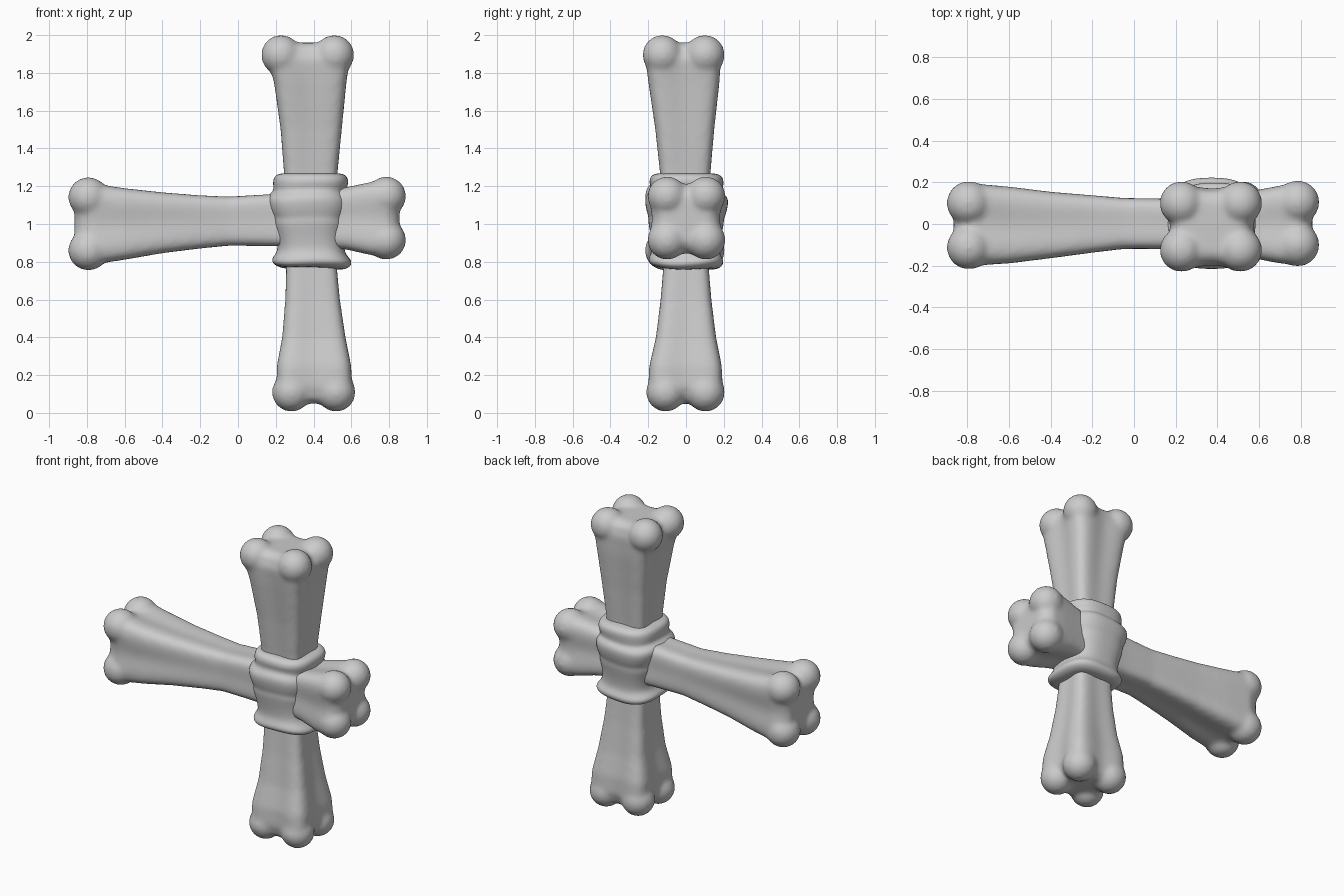
import bpy, bmesh
from math import cos, sin, pi
from mathutils import Vector, Matrix


def outline(power, groove, count):
    """Rounded-square outline with grooved sides, fitted to -1..1."""
    pts = []
    for i in range(count):
        a = 2 * pi * i / count
        c, s = cos(a), sin(a)
        r = (abs(c) ** power + abs(s) ** power) ** (-1 / power) * (1 - groove * cos(2 * a) ** 2)
        pts.append((r * c, r * s))
    m = max(p[0] for p in pts)
    return [(u / m, v / m) for u, v in pts]


def loft(bm, sections, power, groove, count):
    """Skin sections given as (height, u0, u1, v0, v1)."""
    lo, hi = sections[0][0], sections[-1][0]
    rings = []
    for h, u0, u1, v0, v1 in sections:
        t = abs(2 * (h - lo) / (hi - lo) - 1)
        shape = outline(power, groove * (0.35 + 0.65 * t), count)
        rings.append([bm.verts.new(((u0 + u1) / 2 + u * (u1 - u0) / 2,
                                    (v0 + v1) / 2 + v * (v1 - v0) / 2, h)) for u, v in shape])
    for a, b in zip(rings, rings[1:]):
        for i in range(count):
            j = (i + 1) % count
            bm.faces.new((a[i], a[j], b[j], b[i]))
    bm.faces.new(rings[0][::-1])
    bm.faces.new(rings[-1])


def finish(bm, name):
    bmesh.ops.recalc_face_normals(bm, faces=bm.faces)
    mesh = bpy.data.meshes.new(name)
    bm.to_mesh(mesh)
    bm.free()
    mesh.polygons.foreach_set("use_smooth", [True] * len(mesh.polygons))
    obj = bpy.data.objects.new(name, mesh)
    bpy.context.collection.objects.link(obj)
    return obj


def bone(name, sections, knobs, sideways=False):
    """Shaft plus four knobs per end, fused and softened."""
    bm = bmesh.new()
    loft(bm, sections, 4.5, 0.12, 48)
    for h, us, vs, r in knobs:
        for u in us:
            for v in vs:
                bmesh.ops.create_uvsphere(bm, u_segments=24, v_segments=16, radius=r,
                                          matrix=Matrix.Translation((u, v, h)))
    if sideways:  # (u, v, h) -> x = h, y = v, z = u
        for vert in bm.verts:
            u, v, h = vert.co
            vert.co = Vector((h, v, u))
    obj = finish(bm, name)
    fuse = obj.modifiers.new("fuse", 'REMESH')
    fuse.mode = 'VOXEL'
    fuse.voxel_size = 0.013
    fuse.use_smooth_shade = True
    soft = obj.modifiers.new("soften", 'SMOOTH')
    soft.factor = 0.5
    soft.iterations = 14
    return obj


# Upright bone
bone("upright_bone", [
    (0.050, .27, .53, -.14, .13), (0.075, .23, .57, -.18, .17), (0.14, .205, .605, -.20, .195),
    (0.25, .205, .60, -.195, .19), (0.40, .233, .57, -.16, .16), (0.60, .25, .54, -.135, .135),
    (0.78, .255, .523, -.12, .12), (1.00, .25, .525, -.125, .12), (1.27, .243, .527, -.138, .13),
    (1.50, .225, .55, -.163, .15), (1.75, .19, .575, -.20, .178), (1.87, .155, .592, -.215, .185),
    (1.935, .18, .56, -.19, .165), (1.96, .22, .52, -.15, .12),
], [(0.11, (.283, .519), (-.108, .103), .104), (1.895, (.228, .51), (-.125, .10), .106)])

# Crossing bone
bone("crossing_bone", [
    (-.865, .86, 1.14, -.13, .13), (-.835, .81, 1.19, -.17, .17), (-.77, .785, 1.215, -.20, .195),
    (-.60, .81, 1.19, -.19, .18), (-.40, .845, 1.168, -.165, .155), (-.20, .87, 1.152, -.138, .138),
    (-.05, .885, 1.145, -.12, .125), (.15, .883, 1.157, -.12, .122), (.40, .88, 1.165, -.13, .13),
    (.57, .865, 1.195, -.165, .16), (.70, .835, 1.222, -.19, .185), (.79, .83, 1.225, -.195, .195),
    (.83, .86, 1.20, -.17, .17), (.855, .90, 1.15, -.13, .13),
], [(-.792, (.86, 1.142), (-.112, .10), .107), (.785, (.915, 1.147), (-.10, .105), .105)], sideways=True)

# Wrapped binding at the crossing
bm = bmesh.new()
loft(bm, [
    (.765, .25, .53, -.13, .13), (.768, .21, .57, -.17, .17), (.785, .182, .60, -.197, .195),
    (.81, .178, .602, -.20, .20), (.835, .20, .58, -.187, .185), (.87, .213, .56, -.178, .175),
    (.95, .195, .56, -.19, .188), (1.00, .177, .575, -.20, .20), (1.03, .18, .57, -.198, .20),
    (1.06, .165, .585, -.208, .213), (1.11, .15, .595, -.218, .225), (1.145, .155, .585, -.213, .22),
    (1.165, .187, .57, -.19, .195), (1.19, .187, .575, -.188, .195), (1.22, .185, .585, -.195, .20),
    (1.248, .19, .58, -.19, .195), (1.265, .21, .56, -.17, .17), (1.27, .25, .52, -.135, .13),
], 3.0, 0.0, 24)
# Slight hand-wound unevenness
for v in bm.verts:
    if v.co.z < 1.2:
        v.co.z += 0.008 * sin(9 * v.co.x + 12 * v.co.y)
wrap = finish(bm, "binding")
wrap.modifiers.new("round", 'SUBSURF').levels = 2
wrap.modifiers["round"].render_levels = 2
